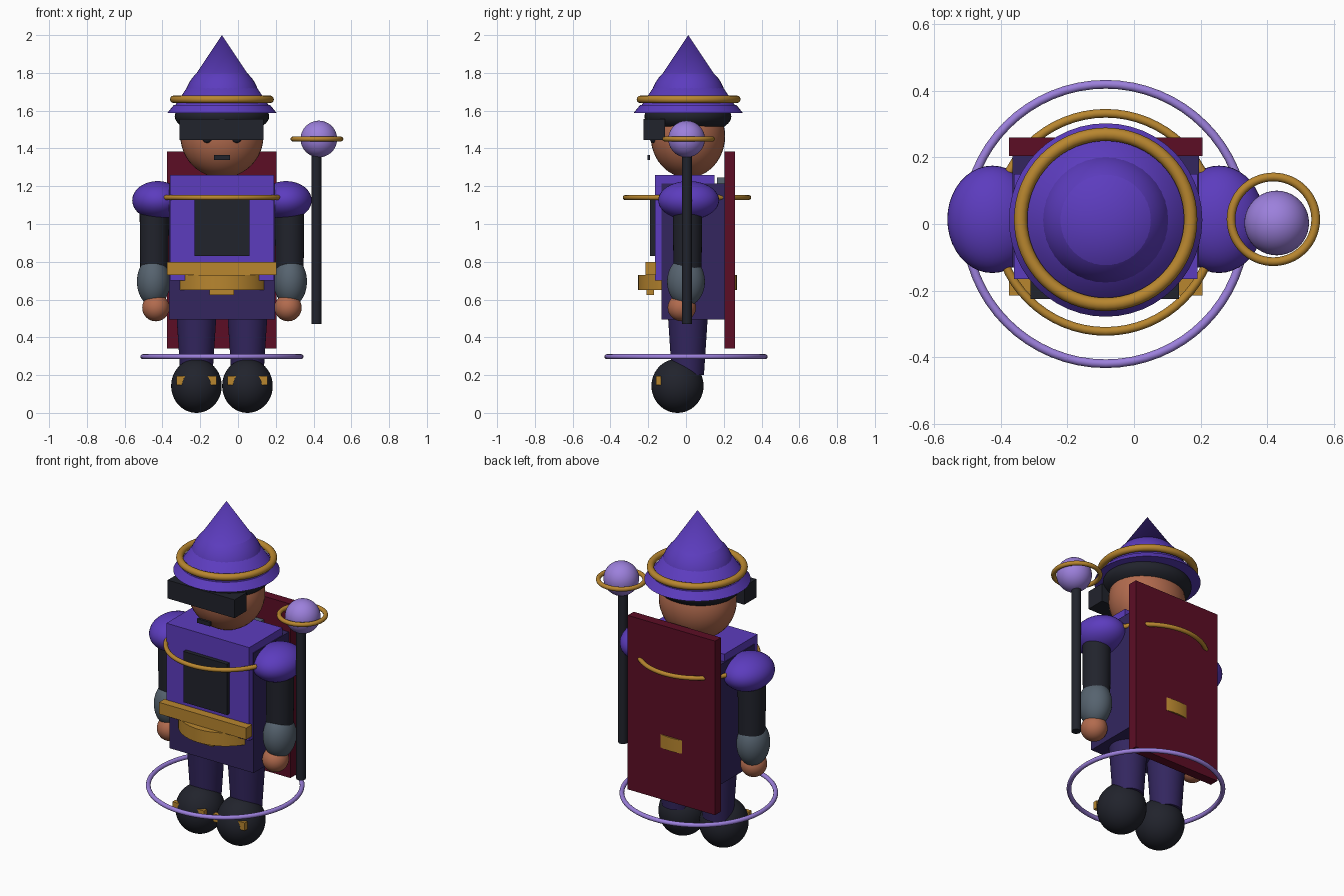
import bpy, math

if "Cube" in bpy.data.objects:
    bpy.data.objects.remove(bpy.data.objects["Cube"])

CX = -0.085  # body centre line


def material(name, hexcol):
    lin = []
    for i in (0, 2, 4):
        c = int(hexcol[i:i + 2], 16) / 255
        lin.append(c / 12.92 if c <= 0.04045 else ((c + 0.055) / 1.055) ** 2.4)
    m = bpy.data.materials.new(name)
    m.diffuse_color = (*lin, 1)
    m.use_nodes = True
    m.node_tree.nodes["Principled BSDF"].inputs["Base Color"].default_value = m.diffuse_color
    return m


PURPLE = material("purple", "5C3CBE")
INDIGO = material("dark_indigo", "33265F")
BLACK = material("charcoal", "21232C")
SKIN = material("skin", "B26B4E")
GOLD = material("gold", "B8862F")
LILAC = material("lilac", "9C80DC")
SLATE = material("slate", "56636F")
CRIMSON = material("crimson", "5C0D25")


def finish(name, mat, smooth=True):
    o = bpy.context.object
    o.name = name
    o.data.materials.append(mat)
    bpy.ops.object.transform_apply(location=False, rotation=True, scale=True)
    if smooth:
        bpy.ops.object.shade_smooth_by_angle(angle=math.radians(40))
    return o


def box(name, mat, x, y, z):
    """Box from (min, max) pairs."""
    bpy.ops.mesh.primitive_cube_add(size=1, location=[sum(p) / 2 for p in (x, y, z)])
    bpy.context.object.scale = [p[1] - p[0] for p in (x, y, z)]
    return finish(name, mat, False)


def ball(name, mat, loc, radii):
    bpy.ops.mesh.primitive_uv_sphere_add(segments=40, ring_count=24, radius=1, location=loc)
    bpy.context.object.scale = radii
    return finish(name, mat)


def cone(name, mat, x, y, z, r_low, r_top):
    bpy.ops.mesh.primitive_cone_add(vertices=48, radius1=r_low, radius2=r_top,
                                    depth=z[1] - z[0], location=(x, y, sum(z) / 2))
    return finish(name, mat)


def ring(name, mat, loc, major, minor):
    bpy.ops.mesh.primitive_torus_add(major_segments=64, minor_segments=12, location=loc,
                                     major_radius=major, minor_radius=minor)
    return finish(name, mat)


# hat
cone("hat_cone", PURPLE, CX, 0.012, (1.587, 2.0), 0.275, 0)
cone("hat_brim", PURPLE, CX, 0.012, (1.587, 1.63), 0.29, 0.255)
ball("hat_dome", PURPLE, (CX, 0.012, 1.65), (0.2, 0.2, 0.2))
ring("hat_band", GOLD, (CX, 0.014, 1.66), 0.255, 0.02)

# head
ball("head", SKIN, (CX, 0.01, 1.465), (0.22, 0.197, 0.22))
ball("hair", BLACK, (CX, 0.01, 1.57), (0.25, 0.23, 0.1))
box("visor", BLACK, (-0.31, 0.135), (-0.225, -0.11), (1.445, 1.555))
box("mouth", BLACK, (-0.128, -0.042), (-0.205, -0.19), (1.34, 1.365))
for s in (-1, 1):
    ball("eye", BLACK, (CX + s * 0.078, -0.172, 1.455), (0.026, 0.02, 0.026))

# torso and robe
box("tunic", PURPLE, (-0.36, 0.19), (-0.165, 0.15), (0.70, 1.26))
box("robe", INDIGO, (-0.365, 0.195), (-0.13, 0.205), (0.495, 1.215))
box("chest_plate", BLACK, (-0.23, 0.06), (-0.19, -0.16), (0.83, 1.135))
box("cape", CRIMSON, (-0.375, 0.205), (0.204, 0.26), (0.34, 1.385))
box("cape_clasp", SLATE, (-0.2, 0.03), (0.165, 0.204), (1.21, 1.245))
ring("collar_ring", GOLD, (CX, 0.005, 1.14), 0.327, 0.013)

# belt
box("belt_bar", GOLD, (-0.375, 0.205), (-0.215, -0.16), (0.73, 0.80))
cone("belt_drum", GOLD, CX, 0.008, (0.65, 0.73), 0.262, 0.262)
box("belt_buckle", GOLD, (-0.15, -0.02), (-0.21, -0.17), (0.625, 0.74))

# arms and legs, mirrored about the body centre
for s, side in ((-1, "right"), (1, "left")):
    ax = CX + s * 0.358
    ball(side + "_shoulder", PURPLE, (CX + s * 0.34, 0.014, 1.125), (0.135, 0.161, 0.102))
    cone(side + "_upper_arm", BLACK, ax, 0.008, (0.72, 1.09), 0.074, 0.078)
    ball(side + "_forearm", SLATE, (ax + s * 0.004, 0, 0.695), (0.088, 0.1, 0.13))
    ball(side + "_hand", SKIN, (ax - s * 0.008, -0.022, 0.557), (0.072, 0.075, 0.072))
    cone(side + "_leg", INDIGO, CX + s * 0.135, 0.01, (0.2, 0.52), 0.085, 0.106)
    lx = CX + s * 0.135
    ball(side + "_boot", BLACK, (lx, -0.045, 0.143), (0.134, 0.138, 0.143))
    box(side + "_boot_buckle", GOLD, (lx - 0.105, lx + 0.105), (-0.158, -0.132), (0.148, 0.195))

# floating ring around the ankles
ring("ankle_halo", LILAC, (CX, 0, 0.298), 0.419, 0.013)

# staff
cone("staff_pole", BLACK, 0.415, 0.005, (0.47, 1.40), 0.026, 0.026)
ball("staff_orb", LILAC, (0.428, 0.003, 1.45), (0.097, 0.097, 0.097))
ring("staff_ring", GOLD, (0.418, 0.014, 1.45), 0.127, 0.013)
